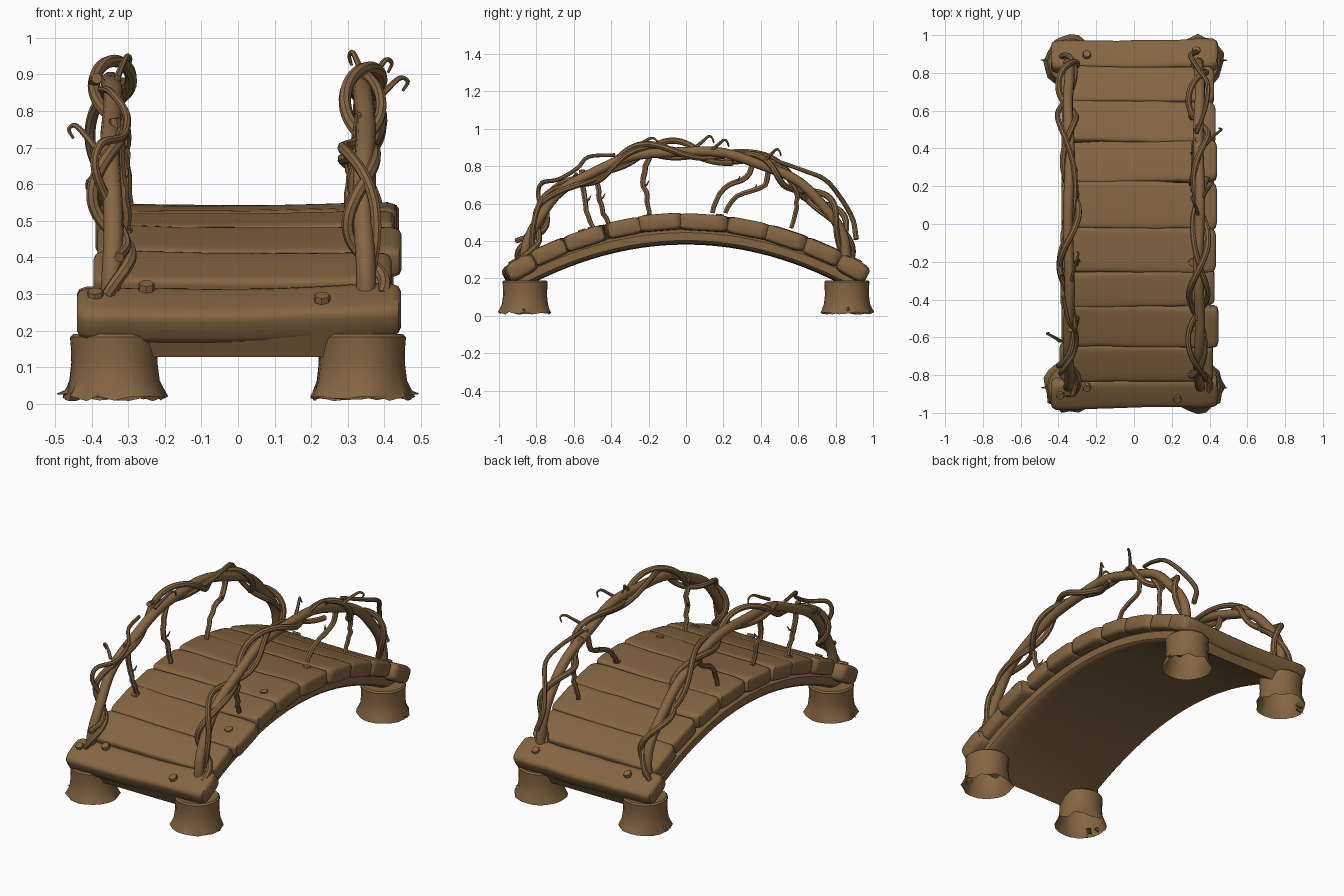
import bpy, bmesh, math, random
from mathutils import Vector
from math import sin, cos, pi, tau, copysign

random.seed(4)
rnd = random.uniform
if "Cube" in bpy.data.objects:
    bpy.data.objects.remove(bpy.data.objects["Cube"])

wood = bpy.data.materials.new("brown_wood")
wood.use_nodes = True
wood.diffuse_color = (0.235, 0.132, 0.055, 1)
bsdf = wood.node_tree.nodes["Principled BSDF"]
bsdf.inputs["Base Color"].default_value = wood.diffuse_color
bsdf.inputs["Roughness"].default_value = 0.9


def smooth(obj, angle=40):
    bpy.ops.object.select_all(action='DESELECT')
    obj.select_set(True)
    bpy.context.view_layer.objects.active = obj
    bpy.ops.object.shade_smooth_by_angle(angle=math.radians(angle))


def loft(name, rings, caps=(True, True)):
    """Skin a list of equal-length point rings."""
    bm = bmesh.new()
    loops = [[bm.verts.new(p) for p in ring] for ring in rings]
    n = len(loops[0])
    for a, b in zip(loops, loops[1:]):
        for i in range(n):
            j = (i + 1) % n
            bm.faces.new((a[i], a[j], b[j], b[i]))
    for use, loop in zip(caps, (loops[0], loops[-1])):
        if use:
            bm.faces.new(loop)
    bmesh.ops.recalc_face_normals(bm, faces=bm.faces)
    mesh = bpy.data.meshes.new(name)
    bm.to_mesh(mesh)
    bm.free()
    mesh.materials.append(wood)
    obj = bpy.data.objects.new(name, mesh)
    bpy.context.collection.objects.link(obj)
    smooth(obj)
    return obj


def tube(name, points, radius, taper=0.0, sides=8):
    """Round branch along a path, thinning by the taper share."""
    pts = [Vector(p) for p in points]
    rings = []
    for i, p in enumerate(pts):
        d = (pts[min(i + 1, len(pts) - 1)] - pts[max(i - 1, 0)]).normalized()
        u = d.cross(Vector((0.9, 0.3, 0.2))).normalized()
        if rings:
            u = (last - d * last.dot(d)).normalized()
        last, v = u, d.cross(u)
        r = radius * (1 - taper * i / (len(pts) - 1))
        rings.append([p + r * (u * cos(a) + v * sin(a))
                      for a in (tau * k / sides for k in range(sides))])
    return loft(name, rings)


def spline(ctrl, steps=5):
    """Smooth path through a few control points."""
    c = [Vector(p) for p in ctrl]
    c = [2 * c[0] - c[1]] + c + [2 * c[-1] - c[-2]]
    out = []
    for a, b, d, e in zip(c, c[1:], c[2:], c[3:]):
        for k in range(steps):
            t = k / steps
            out.append(0.5 * (2 * b + (d - a) * t + (2 * a - 5 * b + 4 * d - e) * t * t
                              + (3 * b - a - 3 * d + e) * t ** 3))
    return out + [c[-2]]


def rounded(angle, half_w, half_h, power):
    c, s = cos(angle), sin(angle)
    return (half_w * copysign(abs(c) ** power, c), half_h * copysign(abs(s) ** power, s))


def arch(y, base):
    return base - 0.3 * y * y


# Curved support slab under the deck
slab = []
for i in range(25):
    y = -0.93 + 1.86 * i / 24
    slope = math.atan(-0.6 * y)
    ring = []
    for k in range(24):
        x, h = rounded(tau * (k + 0.5) / 24, 0.385, 0.043, 0.35)
        ring.append((x, y - h * sin(slope), arch(y, 0.424) + h * cos(slope)))
    slab.append(ring)
loft("support_slab", slab)


# Deck planks, each a worn board following the arch
def plank(name, y, length, x0, x1, base, half_h, power, sag):
    slope = math.atan(-0.6 * y)
    skew, lift = rnd(-0.012, 0.012), rnd(-0.004, 0.01)
    rings = []
    stations = (0, 0.008, 0.03, 0.12, 0.25, 0.4, 0.5, 0.6, 0.75, 0.88, 0.97, 0.992, 1)
    for f in stations:
        edge = min(f, 1 - f)
        shrink = 0.68 if edge == 0 else 0.88 if edge < 0.02 else 1
        dip = lift * (f - 0.5) - sag * sin(pi * f)
        # Boards butt together in the middle and round off at the ends
        blend = power if edge < 0.1 else power * 0.75
        w = length / 2 * rnd(0.99, 1.06)
        ring = []
        for k in range(20):
            u, h = rounded(tau * (k + 0.5) / 20, w * shrink, half_h * shrink, blend)
            u += skew * (f - 0.5) * 2
            h += dip
            ring.append((x0 + (x1 - x0) * f, y + u * cos(slope) - h * sin(slope),
                         arch(y, base) + u * sin(slope) + h * cos(slope)))
        rings.append(ring)
    loft(name, rings)


breaks = (-0.82, -0.64, -0.43, -0.25, -0.02, 0.22, 0.43, 0.64, 0.82)
for i, (a, b) in enumerate(zip(breaks, breaks[1:])):
    mid = (a + b) / 2
    length = (b - a) / cos(math.atan(0.6 * mid)) + 0.004
    plank(f"deck_plank_{i + 1}", mid, length, -0.39 + rnd(-0.01, 0.01),
          0.435 + rnd(-0.02, 0.02), 0.502, 0.045, 0.36, 0.006)
for side, label in ((-1, "front"), (1, "back")):
    plank(f"{label}_end_plank", side * 0.89, 0.165, -0.44, 0.445, 0.491, 0.05, 0.55, 0.014)

# Flared stumps with ragged roots, open underneath
for sx, lr in ((-1, "right"), (1, "left")):
    for sy, fb in ((-1, "front"), (1, "back")):
        jag = [rnd(0.95, 1.1) for _ in range(20)]
        rings = []
        for z, r, amount in ((0.0, 0.136, 1), (0.025, 0.131, 0.6), (0.06, 0.122, 0.2),
                             (0.11, 0.117, 0.1), (0.16, 0.119, 0), (0.182, 0.121, 0), (0.19, 0.113, 0)):
            ring = []
            for k, j in enumerate(jag):
                a, rr = tau * k / 20, r * (1 + (j - 1) * amount)
                drop = (0.012 + (j - 1) * 0.1) * amount
                ring.append((sx * 0.338 + rr * cos(a), sy * 0.86 + rr * sin(a), z + drop))
            rings.append(ring)
        loft(f"{fb}_{lr}_stump", rings, caps=(False, True))
        # Splintered root tips
        for a in (0.1, 0.8, -0.7):
            d = Vector((sx * cos(a), sy * sin(abs(a)) * 0.5, 0))
            p = Vector((sx * 0.338, sy * 0.86, 0.045)) + d * 0.115
            tube("root_splinter", (p, p + d * 0.02 - Vector((0, 0, 0.015)),
                                   p + d * 0.042 - Vector((0, 0, 0.018))), 0.012, 0.9, 5)


# Arched rails and the vines wound round them
def rail_point(side, t, out=0.0, across=0.0):
    return Vector((side * 0.345 + across, -(0.86 + out) * cos(t),
                   0.285 + (0.597 + out) * sin(t)))


def winding_vine(name, side, start, end, turns, phase, amp, r):
    vine = []
    for i in range(121):
        f = start + (end - start) * i / 120
        a = tau * turns * f + phase + 0.5 * sin(9 * f)
        reach = amp + 0.014 * sin(17 * f + phase)
        vine.append(rail_point(side, 0.02 + (pi - 0.04) * f, reach * cos(a), reach * sin(a)))
    tube(name, vine, r)


for side, lr in ((-1, "right"), (1, "left")):
    path = [rail_point(side, pi * i / 40, 0.006 * sin(i * 0.9), 0.005 * sin(i * 0.6 + side))
            for i in range(41)]
    tube(f"{lr}_rail", path, 0.027, sides=10)
    winding_vine(f"{lr}_long_vine", side, 0, 1, 4.5, 0.4 + side * 0.7, 0.043, 0.017)
    start = 0 if side > 0 else 0.4
    winding_vine(f"{lr}_short_vine", side, start, start + 0.6, -3.5, 2.6 + side * 0.7, 0.046, 0.015)

# Loose runners looping along the shoulders of the rails
tube("right_front_runner", spline(((-0.325, -0.91, 0.4), (-0.305, -0.82, 0.44),
                                   (-0.345, -0.76, 0.53), (-0.39, -0.79, 0.64),
                                   (-0.375, -0.77, 0.71), (-0.315, -0.68, 0.73),
                                   (-0.305, -0.58, 0.79), (-0.345, -0.52, 0.85),
                                   (-0.375, -0.38, 0.86))), 0.014, 0.3)
tube("left_back_runner", spline(((0.33, 0.91, 0.41), (0.3, 0.89, 0.52), (0.34, 0.82, 0.64),
                                 (0.39, 0.74, 0.73), (0.38, 0.62, 0.78),
                                 (0.33, 0.48, 0.83))), 0.015, 0.3)

# Knobbly twigs hanging from rail to deck: side, y and z along the path
twigs = (
    (-1, ((-0.56, 0.78), (-0.55, 0.66), (-0.53, 0.56), (-0.49, 0.46))),
    (-1, ((-0.19, 0.86), (-0.23, 0.74), (-0.21, 0.64), (-0.2, 0.54))),
    (-1, ((0.36, 0.84), (0.32, 0.74), (0.2, 0.68), (0.14, 0.55))),
    (1, ((-0.5, 0.79), (-0.47, 0.67), (-0.45, 0.57), (-0.41, 0.48))),
    (1, ((0.45, 0.82), (0.42, 0.7), (0.27, 0.64), (0.21, 0.55))),
    (1, ((0.5, 0.8), (0.58, 0.68), (0.59, 0.58), (0.56, 0.47))),
)
for side, ctrl in twigs:
    pts = spline([(side * (0.335 - 0.012 * i), y, z) for i, (y, z) in enumerate(ctrl)], 4)
    pts = [p + Vector((rnd(-1, 1), rnd(-1, 1), 0)) * 0.005 for p in pts]
    tube("hanging_twig", pts, 0.016, 0.2, 6)
    p = pts[len(pts) // 2]
    tube("twig_spur", (p, p + Vector((-side * 0.015, 0.02, 0.015)),
                       p + Vector((-side * 0.02, 0.03, 0.035))), 0.008, 0.7, 5)

# Curled tendrils at the top of the rails: start point, reach along x and y
tendrils = ((-0.33, -0.3, 0.89, 0.03, 0.14), (0.34, 0.05, 0.9, -0.03, 0.09),
            (0.36, 0.13, 0.88, 0.05, 0.09), (0.38, 0.42, 0.83, 0.07, 0.08),
            (-0.39, -0.62, 0.7, -0.06, 0.04))
for x, y, z, dx, dy in tendrils:
    tube("curled_tendril", spline(((x, y, z), (x + dx * 0.4, y + dy * 0.4, z + 0.03),
                                   (x + dx * 0.9, y + dy * 0.8, z + 0.06),
                                   (x + dx * 1.2, y + dy, z + 0.05),
                                   (x + dx, y + dy * 1.1, z + 0.025))), 0.01, 0.6, 6)

# Wooden peg heads on the boards
for x, y in ((-0.39, -0.9), (-0.25, -0.86), (0.23, -0.92), (-0.25, 0.89), (0.33, 0.91),
             (0.32, 0.18), (0.31, -0.2), (-0.31, -0.5), (0.33, -0.55)):
    normal = Vector((0, 0.6 * y, 1)).normalized()
    base = Vector((x, y, arch(y, 0.528)))
    tube("peg_head", (base, base + normal * 0.022, base + normal * 0.026), 0.024, 0.15, 7)
